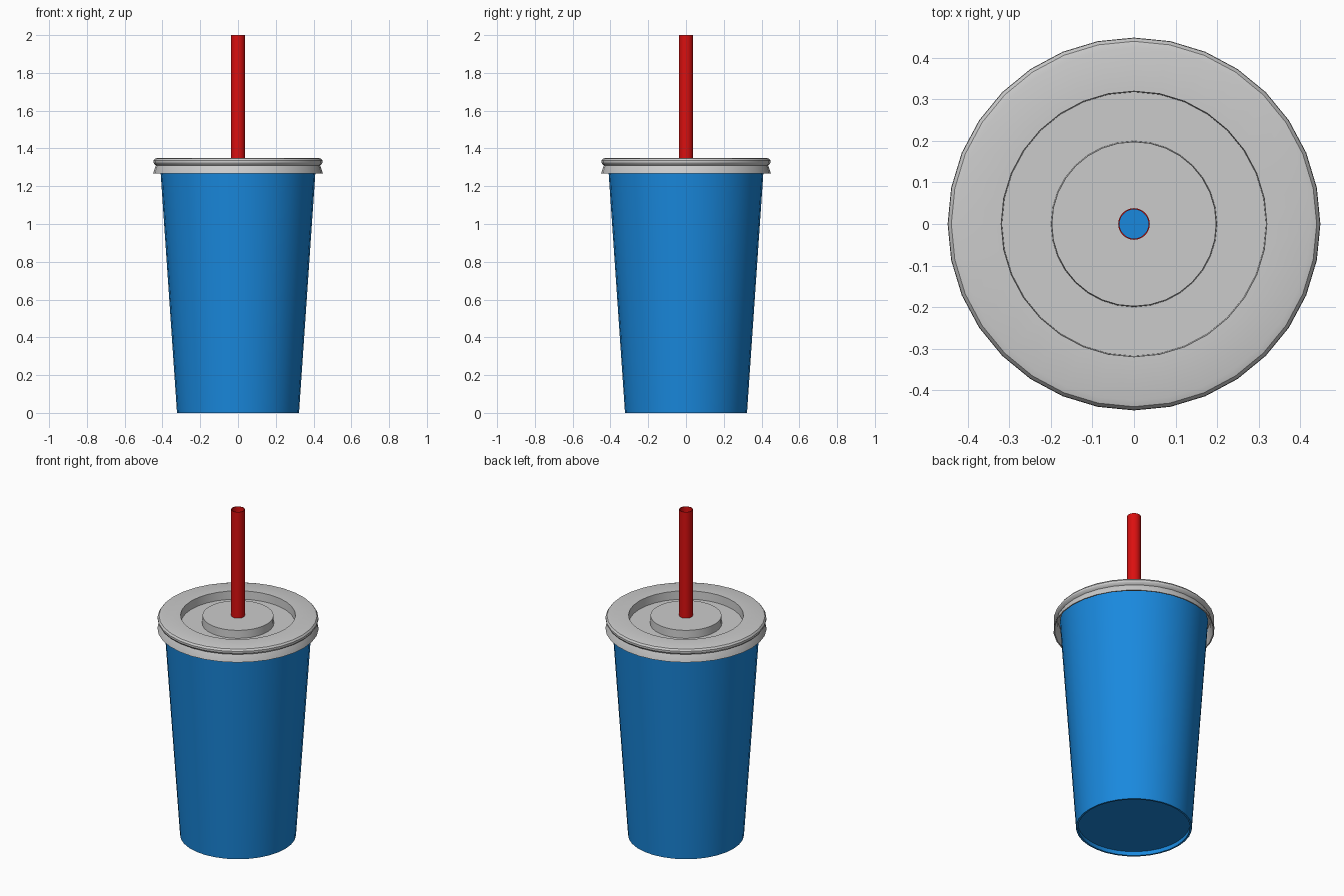
import bpy, bmesh
from math import sin, cos, pi, radians

if "Cube" in bpy.data.objects:
    bpy.data.objects.remove(bpy.data.objects["Cube"])


def material(name, rgb):
    m = bpy.data.materials.new(name)
    m.diffuse_color = (*rgb, 1)
    m.use_nodes = True
    m.node_tree.nodes["Principled BSDF"].inputs["Base Color"].default_value = m.diffuse_color
    return m


def lathe(name, profile, mat=None, closed=False, sides=32):
    """Turn an (r, z) profile around the z axis; closed joins last point to first."""
    bm = bmesh.new()
    rings = []
    for r, z in profile:
        if r == 0:
            rings.append([bm.verts.new((0, 0, z))] * sides)
        else:
            rings.append([bm.verts.new((r * cos(2 * pi * i / sides),
                                        r * sin(2 * pi * i / sides), z))
                          for i in range(sides)])
    pairs = list(zip(rings, rings[1:]))
    if closed:
        pairs.append((rings[-1], rings[0]))
    for a, b in pairs:
        for i in range(sides):
            j = (i + 1) % sides
            bm.faces.new(dict.fromkeys((a[i], a[j], b[j], b[i])))
    bmesh.ops.recalc_face_normals(bm, faces=bm.faces)
    me = bpy.data.meshes.new(name)
    bm.to_mesh(me)
    bm.free()
    ob = bpy.data.objects.new(name, me)
    bpy.context.collection.objects.link(ob)
    if mat:
        me.materials.append(mat)
    bpy.ops.object.select_all(action='DESELECT')
    ob.select_set(True)
    bpy.context.view_layer.objects.active = ob
    bpy.ops.object.shade_smooth_by_angle(angle=radians(30))
    return ob


blue = material("cup_blue", (0.01, 0.25, 0.73))
red = material("straw_red", (0.7, 0.005, 0.005))

# Tapered cup with a recessed base and thin walls
lathe("cup", [(0, 0.025), (0.313, 0.025), (0.312, 0), (0.323, 0),
              (0.413, 1.32), (0.403, 1.32), (0.315, 0.035), (0, 0.035)], blue)

# Lid: raised centre, ring-shaped recess, rounded rim, groove and flared skirt
lathe("lid", [(0.037, 1.348), (0.198, 1.348), (0.2, 1.3), (0.318, 1.3),
              (0.32, 1.35), (0.425, 1.35), (0.44, 1.346), (0.448, 1.335),
              (0.448, 1.325), (0.442, 1.315), (0.434, 1.31), (0.438, 1.303),
              (0.449, 1.268), (0.442, 1.268), (0.428, 1.305), (0.425, 1.338),
              (0.33, 1.338), (0.328, 1.29), (0.19, 1.29), (0.188, 1.338),
              (0.037, 1.338)], closed=True)

# Hollow straw through the lid
lathe("straw", [(0.038, 0.06), (0.038, 2), (0.035, 2), (0.035, 0.06)],
      red, closed=True)
